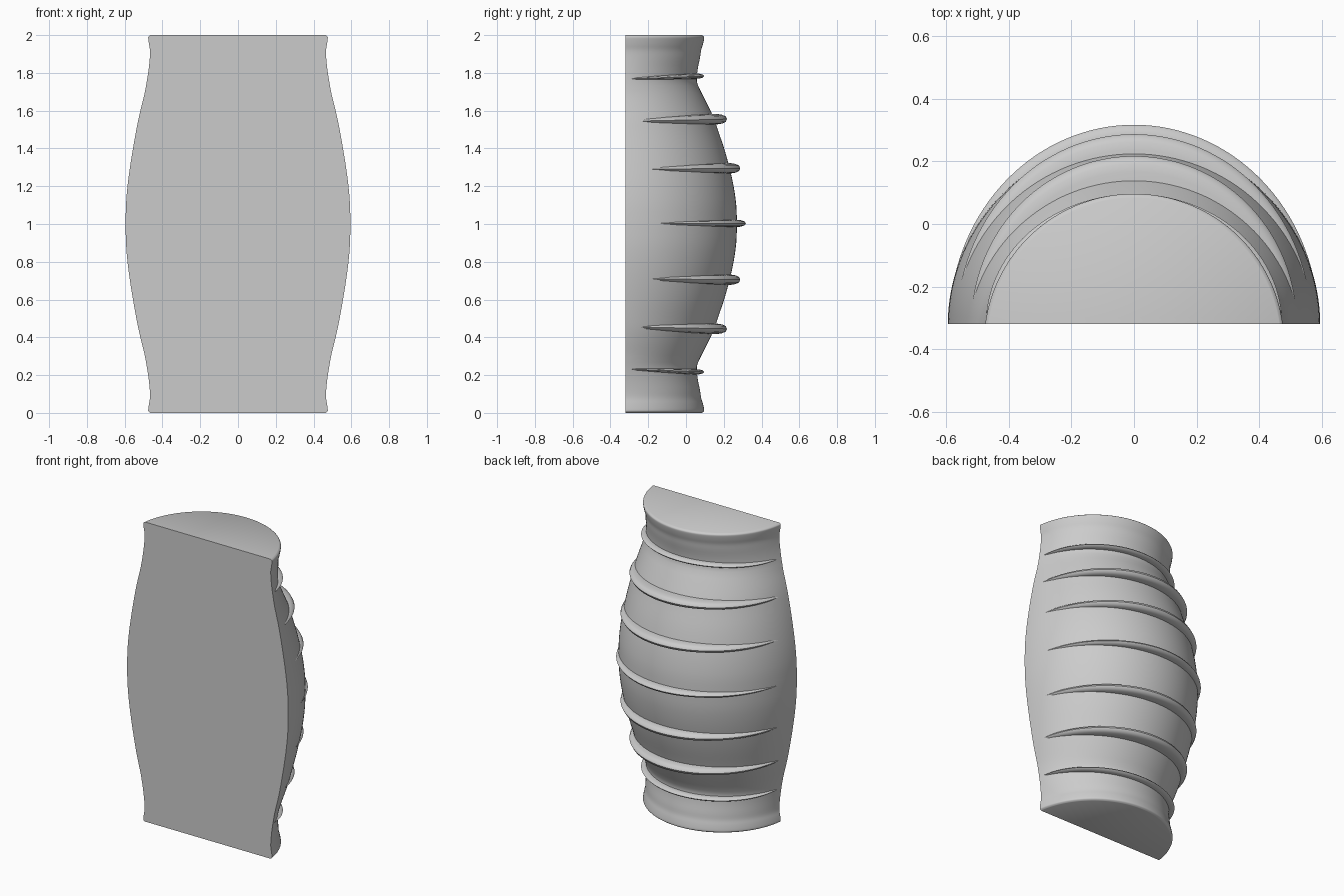
import bpy, bmesh, math

cube = bpy.data.objects.get("Cube")
if cube:
    bpy.data.objects.remove(cube)

FRONT = -0.32
STEPS = 64

grey = bpy.data.materials.new("plain_grey")
grey.use_nodes = True
grey.diffuse_color = (0.6, 0.6, 0.6, 1)
grey.node_tree.nodes["Principled BSDF"].inputs["Base Color"].default_value = (0.6, 0.6, 0.6, 1)


def finish(name, bm, angle):
    bmesh.ops.recalc_face_normals(bm, faces=bm.faces)
    mesh = bpy.data.meshes.new(name)
    bm.to_mesh(mesh)
    bm.free()
    obj = bpy.data.objects.new(name, mesh)
    bpy.context.collection.objects.link(obj)
    mesh.materials.append(grey)
    bpy.ops.object.select_all(action='DESELECT')
    obj.select_set(True)
    bpy.context.view_layer.objects.active = obj
    bpy.ops.object.shade_smooth_by_angle(angle=math.radians(angle))


def loft(bm, rings, closed):
    """Skin neighbouring rings of points; returns the vertex rings."""
    loops = [[bm.verts.new(p) for p in ring] for ring in rings]
    for a, b in zip(loops, loops[1:]):
        count = len(a)
        for i in range(count if closed else count - 1):
            j = (i + 1) % count
            bm.faces.new((a[i], a[j], b[j], b[i]))
    return loops


def body_arc(width, depth, z):
    """Circular arc from side to side, bulging backwards."""
    radius = (width ** 2 + depth ** 2) / (2 * depth)
    start = math.asin((radius - depth) / radius)
    ring = []
    for i in range(STEPS + 1):
        a = start + (math.pi - 2 * start) * i / STEPS
        ring.append((radius * math.cos(a), FRONT + radius * math.sin(a) - radius + depth, z))
    return ring


# Body: height above the middle, half width, depth
profile = [
    (0, .595, .59), (.1, .593, .586), (.2, .585, .572), (.3, .572, .55),
    (.4, .556, .522), (.5, .538, .488), (.56, .526, .468), (.62, .512, .44),
    (.68, .497, .41), (.72, .489, .39), (.76, .482, .377), (.82, .473, .382),
    (.88, .467, .394), (.92, .466, .4), (.95, .471, .409), (.98, .475, .416),
    (.992, .474, .415), (1.0, .464, .404),
]


def spline(points, t):
    """Smooth interpolation through the profile rows."""
    i = min(int(t), len(points) - 2)
    f = t - i
    p0, p1, p2, p3 = (points[max(0, min(k, len(points) - 1))] for k in range(i - 1, i + 3))
    return [b + .5 * f * (c - a + f * (2 * a - 5 * b + 4 * c - d + f * (3 * (b - c) + d - a)))
            for a, b, c, d in zip(p0, p1, p2, p3)]


half = [spline(profile, k / 3) for k in range(3 * len(profile) - 2)]
rows = [(1 - h, w, d) for h, w, d in reversed(half[1:])] + [(1 + h, w, d) for h, w, d in half]
bm = bmesh.new()
loops = loft(bm, [body_arc(w, d, z) for z, w, d in rows], False)
bm.faces.new(loops[0])
bm.faces.new(loops[-1])
# Flat front, closed by one face along both side edges
bm.faces.new([r[0] for r in loops] + [r[-1] for r in reversed(loops)])
finish("barrel_body", bm, 40)


# Ribs: raised crescents that sink into the body at both sides
def rib(name, z, width, depth, thick):
    section = [(-.12, .5), (-.05, .5), (-.025, .42), (-.007, .27), (0, 0),
               (-.007, -.27), (-.025, -.42), (-.05, -.5), (-.12, -.5)]
    rings = []
    for i in range(STEPS + 1):
        a = .05 + (math.pi - .1) * i / STEPS
        lift = math.sin(a)
        centre = z + .02 * (1 - lift) * (1 - z)
        rings.append([((width + u) * math.cos(a), FRONT + (depth + u) * math.sin(a),
                       centre + v * thick * (.55 + .45 * lift)) for u, v in section])
    bm = bmesh.new()
    ends = loft(bm, rings, True)
    bm.faces.new(ends[0])
    bm.faces.new(ends[-1])
    finish(name, bm, 50)


rib("middle_rib", 1.003, .59, .637, .04)
for label, h, width, depth, thick in [("inner", .295, .566, .607, .055),
                                      ("outer", .555, .52, .537, .055),
                                      ("end", .783, .473, .416, .03)]:
    rib("upper_" + label + "_rib", 1 + h, width, depth, thick)
    rib("lower_" + label + "_rib", 1 - h, width, depth, thick)
